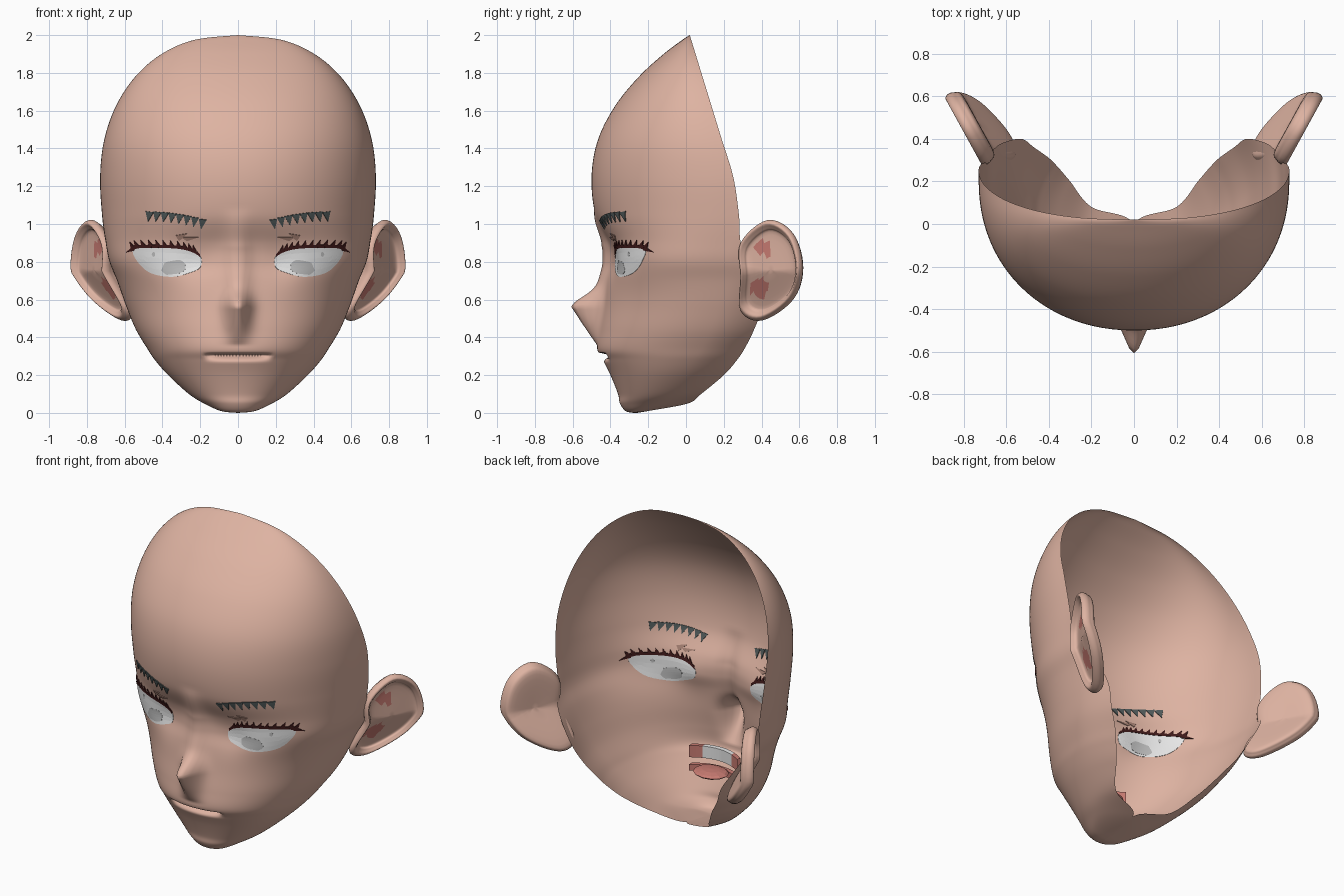
import bpy, bmesh, math, random
from mathutils import Vector

random.seed(4)
cube = bpy.data.objects.get("Cube")
if cube:
    bpy.data.objects.remove(cube)


def material(name, *colour):
    mat = bpy.data.materials.new(name)
    mat.use_nodes = True
    mat.diffuse_color = (*colour, 1)
    mat.node_tree.nodes["Principled BSDF"].inputs["Base Color"].default_value = (*colour, 1)
    return mat


SKIN = material("skin", .73, .45, .36)
WHITE = material("white", 1, 1, 1)
GREY = material("iris grey", .5, .5, .5)
BROW = material("brow slate", .08, .1, .1)
LASH = material("lash maroon", .05, .01, .01)
RED = material("flesh red", .58, .2, .17)
TAUPE = material("crease brown", .4, .23, .18)


def catmull(keys, s, closed=False):
    """Smooth value at position s along a list of tuples."""
    count = len(keys)
    i = int(s) if closed else min(int(s), count - 2)
    t = s - i

    def pick(k):
        return keys[k % count] if closed else keys[max(0, min(count - 1, k))]

    return [b + t / 2 * (c - a + t * (2 * a - 5 * b + 4 * c - d + t * (3 * (b - c) + d - a)))
            for a, b, c, d in zip(pick(i - 1), pick(i), pick(i + 1), pick(i + 2))]


def smooth_loop(points, steps):
    return [catmull(points, k / steps, True) for k in range(len(points) * steps)]


def finish(name, bm, mats, smooth=True, mirror=True):
    """Turn a bmesh into a named object, mirrored across x if asked."""
    mesh = bpy.data.meshes.new(name)
    bm.to_mesh(mesh)
    bm.free()
    for mat in mats:
        mesh.materials.append(mat)
    mesh.polygons.foreach_set("use_smooth", [smooth] * len(mesh.polygons))
    ob = bpy.data.objects.new(name, mesh)
    bpy.context.collection.objects.link(ob)
    if mirror:
        ob.modifiers.new("Mirror", "MIRROR").merge_threshold = .0005
    return ob


def grid(rows, closed=False):
    """Skin a list of equal-length point rows."""
    bm = bmesh.new()
    verts = [[bm.verts.new(point) for point in row] for row in rows]
    for lower, upper in zip(verts, verts[1:]):
        for j in range(len(lower) if closed else len(lower) - 1):
            k = (j + 1) % len(lower)
            bm.faces.new((lower[j], lower[k], upper[k], upper[j]))
    bmesh.ops.remove_doubles(bm, verts=bm.verts[:], dist=.0002)
    return bm


# Head cross-sections: height, front y, half width, y of that width, rim x, rim y
sections = [
    (0, -.28, 0, -.27, 0, -.26),
    (.01, -.32, .09, -.25, 0, -.2),
    (.05, -.35, .18, -.16, .01, .01),
    (.1, -.36, .26, -.1, .2, .08),
    (.2, -.4, .37, -.02, .3, .2),
    (.28, -.44, .44, .04, .36, .27),
    (.34, -.47, .48, .08, .4, .31),
    (.44, -.46, .54, .13, .47, .36),
    (.56, -.44, .59, .17, .53, .4),
    (.7, -.42, .64, .2, .62, .38),
    (.8, -.4, .68, .21, .67, .34),
    (.9, -.41, .7, .22, .7, .29),
    (1.05, -.48, .72, .22, .72, .28),
    (1.25, -.5, .73, .2, .73, .25)]

# The cranium above follows a rounded dome that closes on the rim
for step in range(1, 7):
    angle = math.pi / 2 * step / 6
    rise, shrink = math.sin(angle), math.cos(angle)
    width = .73 * shrink ** .85
    sections.append((1.25 + .75 * rise, .02 - .52 * shrink ** 1.9, width,
                     .02 + .18 * (1 - rise), width, .02 + .23 * (1 - rise)))


def bell(value, centre, size):
    return math.exp(-((value - centre) / size) ** 2)


def roundness(z):
    return 2.1 + .35 * bell(z, .82, .15)


def relief(x, z):
    """Nose, eye socket and lip parting added to the base head."""
    ridge = .042 * max(0, min(1, (1.08 - z) / .2))
    tip = .125 * bell(z, .56, .075)
    nose = ridge + tip if z > .56 else .167 * max(0, 1 - (.56 - z) / .2)
    y = .018 * bell(x, .22, .1) * bell(z, .79, .1) - nose * bell(x, 0, .06)
    if x < .18 and .265 < z < .32:
        depth = min((.32 - z) / .016, ((z - .265) / .038) ** 2, 1)
        y += .062 * depth * (1 - (x / .18) ** 4)
    return y


def surface_y(x, z):
    """Front surface of the head at a given x and z."""
    low, high = 0, len(sections) - 1
    for _ in range(30):
        middle = (low + high) / 2
        if catmull(sections, middle)[0] < z:
            low = middle
        else:
            high = middle
    _, front, width, side, _, _ = catmull(sections, low)
    n = roundness(z)
    return side - (side - front) * max(0, 1 - (x / width) ** n) ** (1 / n) + relief(x, z)


# Open-backed head shell, one half mirrored
rows = []
for step in range((len(sections) - 1) * 10 + 1):
    z, front, width, side, rim_x, rim_y = catmull(sections, step / 10)
    power = 2 / roundness(z)
    row = []
    for k in range(49):
        angle = k / 48 * math.pi / 2
        x = width * math.sin(angle) ** power
        row.append((x, side - (side - front) * math.cos(angle) ** power + relief(x, z), z))
    for k in range(1, 13):
        t = k / 12
        row.append((width - (width - rim_x) * t * t, side + (rim_y - side) * t, z))
    rows.append(row)
finish("face_shell", grid(rows), [SKIN])

# Ears: an outline swept through rings from the back, over the rim, into the bowl
ear = [(.29, .9), (.43, 1.02), (.56, .95), (.61, .77), (.56, .6), (.4, .49), (.29, .54), (.29, .72)]
rings = [(0, -.06), (.8, -.06), (.97, -.03), (1, 0), (.93, .02), (.83, 0), (.7, -.02), (0, -.02)]
outline = smooth_loop(ear, 6)
rows = []
for step in range((len(rings) - 1) * 5 + 1):
    scale, lift = catmull(rings, step / 5)
    row = []
    for edge_y, edge_z in outline:
        y, z = .44 + (edge_y - .44) * scale, .76 + (edge_z - .76) * scale
        x = .7 + .55 * (y - .29) - .55 * max(0, .75 - z)
        row.append((x + .87 * lift, y - .48 * lift, z))
    rows.append(row)
bm = grid(rows, closed=True)
bmesh.ops.recalc_face_normals(bm, faces=bm.faces[:])
for face in bm.faces:
    centre = face.calc_center_median()
    patch = max(bell(centre.y, .41, .05) * bell(centre.z, .87, .04),
                bell(centre.y, .39, .05) * bell(centre.z, .66, .05))
    if face.normal.x > .2 and patch > .4:
        face.material_index = 1
finish("ears", bm, [SKIN, RED])


def plate(name, polygons, mat, thick, cuts):
    """Thin mirrored plates wrapped on the face, from x-z polygons."""
    bm = bmesh.new()
    for polygon in polygons:
        bm.faces.new([bm.verts.new((x, 0, z)) for x, z in polygon])
    bmesh.ops.triangulate(bm, faces=bm.faces[:])
    bmesh.ops.subdivide_edges(bm, edges=bm.edges[:], cuts=cuts, use_grid_fill=True)
    for vert in bm.verts:
        vert.co.y = surface_y(vert.co.x, vert.co.z)
    bmesh.ops.recalc_face_normals(bm, faces=bm.faces[:])
    solid = finish(name, bm, [mat], smooth=False).modifiers.new("Solidify", "SOLIDIFY")
    solid.thickness, solid.offset = thick, 0


# Eyes with ragged irises
eye = [(.2, .77), (.2, .83), (.28, .87), (.42, .88), (.55, .87), (.53, .8), (.46, .74), (.35, .72), (.26, .74)]
eye_loop = smooth_loop(eye, 4)
plate("eye_whites", [eye_loop], WHITE, .005, 4)


def ragged(x, z, width, height, sides):
    points = []
    for k in range(sides):
        angle, size = k / sides * math.tau, random.uniform(.82, 1.1)
        points.append((x + width * size * math.cos(angle), z + height * size * math.sin(angle)))
    return points


plate("irises", [ragged(.34, .77, .066, .042, 18), ragged(.445, .84, .01, .015, 5)], GREY, .0075, 4)

# Upper lashes: a band along the lid with outward spikes
lid = eye_loop[4:17]
polygons = [[(a, b - .006), (c, d - .006), (c, d + .01), (a, b + .01)]
            for (a, b), (c, d) in zip(lid, lid[1:])]
for x, z in lid[2:]:
    lean = .01 + .05 * (x - .3)
    polygons.append([(x - .014, z), (x + .014, z), (x + lean, z + .036)])
polygons.append([(.545, .86), (.545, .89), (.59, .85)])
plate("eyelashes", polygons, LASH, .0095, 1)

# Eyelid creases
plate("lid_creases", [[(.21, .93), (.3, .93), (.27, .91)],
                      [(.27, .95), (.33, .94), (.31, .91)]], TAUPE, .008, 2)

# Eyebrows: a row of downward teeth
polygons = []
for k in range(8):
    x, top = .165 + k * .04, 1.068 - .04 * (1 - k / 7) ** 2
    polygons.append([(x, top - .006), (x + .042, top), (x + .03, top - .055)])
plate("eyebrows", polygons, BROW, .0095, 2)


def arch(name, low, high, mats):
    """Curved bar behind the lips; a second material colours its middle."""
    spread = [.17 * k / 10 for k in range(-10, 11)]
    corners = ((low, 0), (high, 0), (high, .03), (low, .03), (low, 0))
    bm = grid([[(x, 2 * x * x - .36 + back, z) for x in spread] for z, back in corners])
    bmesh.ops.recalc_face_normals(bm, faces=bm.faces[:])
    for face in bm.faces:
        if abs(face.calc_center_median().x) < .11:
            face.material_index = len(mats) - 1
    finish(name, bm, mats, smooth=False, mirror=False)


# Mouth interior
arch("upper_teeth", .31, .385, [RED, WHITE])
arch("lower_gum", .225, .265, [RED])
bm = bmesh.new()
bmesh.ops.create_uvsphere(bm, u_segments=12, v_segments=6, radius=1)
for vert in bm.verts:
    vert.co = vert.co * Vector((.11, .09, .022)) + Vector((0, -.25, .27))
finish("tongue", bm, [RED], smooth=False, mirror=False)
